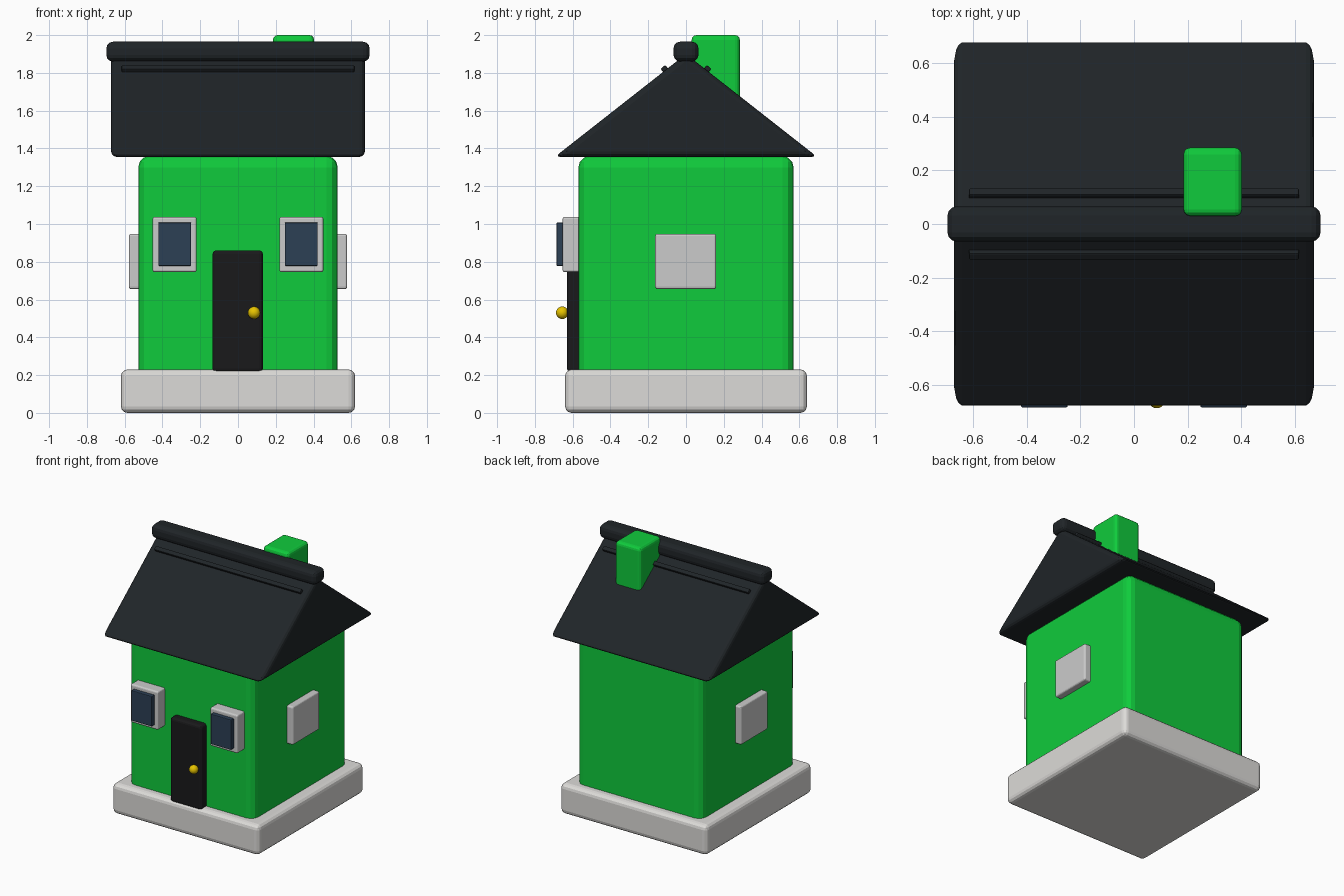
import bpy, bmesh, math

if "Cube" in bpy.data.objects:
    bpy.data.objects.remove(bpy.data.objects["Cube"])


def material(name, rgb):
    m = bpy.data.materials.new(name)
    m.diffuse_color = (*rgb, 1)
    m.use_nodes = True
    m.node_tree.nodes["Principled BSDF"].inputs["Base Color"].default_value = m.diffuse_color
    return m


GREEN = material("green paint", (0.005, 0.60, 0.045))
ROOF = material("roof slate", (0.014, 0.018, 0.021))
DOOR = material("door black", (0.010, 0.010, 0.011))
STONE = material("pale stone", (0.72, 0.71, 0.69))
GLASS = material("window glass", (0.025, 0.05, 0.09))
BRASS = material("brass", (0.80, 0.55, 0.0))


def finish(name, bm, mat, bevel, segments=3):
    """Turn a bmesh into an object with rounded edges."""
    bmesh.ops.recalc_face_normals(bm, faces=bm.faces)
    me = bpy.data.meshes.new(name)
    bm.to_mesh(me)
    bm.free()
    ob = bpy.data.objects.new(name, me)
    bpy.context.collection.objects.link(ob)
    if mat:
        me.materials.append(mat)
    if bevel:
        mod = ob.modifiers.new("rounded edges", "BEVEL")
        mod.width = bevel
        mod.segments = segments
        mod.limit_method = "ANGLE"
    return ob


def box(name, x, y, z, mat=None, bevel=0.01, segments=3):
    """Rounded box given by its (min, max) range on each axis."""
    bm = bmesh.new()
    bmesh.ops.create_cube(bm, size=1)
    for v in bm.verts:
        v.co = [(a + b) / 2 + c * (b - a) for (a, b), c in zip((x, y, z), v.co)]
    return finish(name, bm, mat, bevel, segments)


# Foundation and walls
box("foundation", (-0.62, 0.62), (-0.64, 0.64), (0, 0.23), STONE, 0.035)
box("walls", (-0.528, 0.528), (-0.57, 0.57), (0.12, 1.36), GREEN, 0.06)

# Gable roof: triangular profile extruded along x
bm = bmesh.new()
profile = [(-0.695, 1.355), (0.695, 1.355), (0, 1.90)]
face = bm.faces.new([bm.verts.new((-0.672, y, z)) for y, z in profile])
ext = bmesh.ops.extrude_face_region(bm, geom=[face])
moved = [g for g in ext["geom"] if isinstance(g, bmesh.types.BMVert)]
bmesh.ops.translate(bm, verts=moved, vec=(1.344, 0, 0))
finish("roof", bm, ROOF, 0.03)

# Ridge cap and a thin strip on each slope
box("ridge_cap", (-0.697, 0.697), (-0.066, 0.066), (1.86, 1.965), ROOF, 0.035)
slope = math.atan2(0.545, 0.695)
for side, label in ((-1, "front"), (1, "back")):
    strip = box(label + "_roof_strip", (-0.617, 0.617), (-0.016, 0.016),
                (-0.015, 0.015), ROOF, 0.006, 2)
    strip.location = (0, side * 0.113, 1.82)
    strip.rotation_euler.x = -side * slope

# Chimney
box("chimney", (0.185, 0.403), (0.03, 0.285), (1.5, 2.0), GREEN, 0.025)

# Door with knob
box("door", (-0.135, 0.132), (-0.63, -0.55), (0.215, 0.86), DOOR, 0.02)
bm = bmesh.new()
bmesh.ops.create_uvsphere(bm, u_segments=20, v_segments=12, radius=0.033)
knob = finish("door_knob", bm, BRASS, 0)
knob.location = (0.085, -0.655, 0.53)
knob.data.shade_smooth()

# Windows, mirrored left and right
for s, label in ((-1, "left"), (1, "right")):
    def span(a, b):
        return tuple(sorted((s * a, s * b)))
    box(label + "_front_window_frame", span(0.219, 0.452), (-0.653, -0.54),
        (0.745, 1.038), None, 0.012)
    box(label + "_front_window_glass", span(0.248, 0.422), (-0.685, -0.62),
        (0.778, 1.008), GLASS, 0.005, 2)
    box(label + "_side_window", span(0.50, 0.578), (-0.163, 0.16),
        (0.656, 0.948), None, 0.012)
